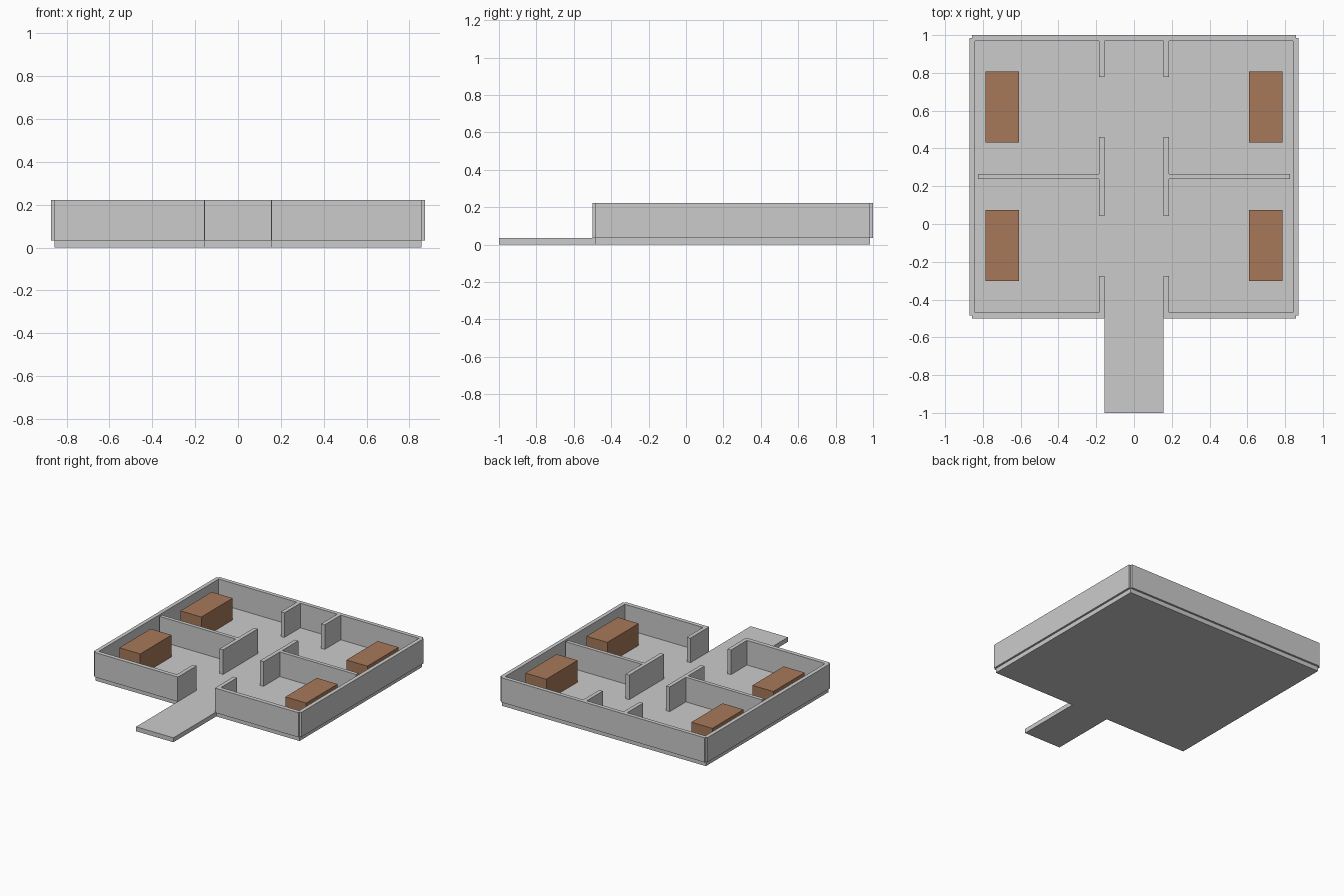
import bpy

if "Cube" in bpy.data.objects:
    bpy.data.objects.remove(bpy.data.objects["Cube"])

FLOOR, TOP = 0.034, 0.221   # slab top and wall top heights


def box(name, x, y, z, mat=None):
    """Axis-aligned box from (min, max) ranges."""
    bpy.ops.mesh.primitive_cube_add(
        size=1, location=[(a + b) / 2 for a, b in (x, y, z)])
    ob = bpy.context.object
    ob.name = ob.data.name = name
    ob.scale = [b - a for a, b in (x, y, z)]
    bpy.ops.object.transform_apply(location=False, rotation=False, scale=True)
    if mat:
        ob.data.materials.append(mat)
    return ob


def pair(name, x, y, z, mat=None):
    """Right-hand box plus its mirror image across x = 0."""
    box(name + "_right", x, y, z, mat)
    box(name + "_left", (-x[1], -x[0]), y, z, mat)


wood = bpy.data.materials.new("wood")
wood.diffuse_color = (0.38, 0.19, 0.10, 1)
wood.use_nodes = True
wood.node_tree.nodes["Principled BSDF"].inputs["Base Color"].default_value = wood.diffuse_color
wall_z = (FLOOR, TOP)

# Floor slab and entrance path
box("floor", (-0.857, 0.857), (-0.485, 0.985), (0, FLOOR))
box("entrance_path", (-0.157, 0.157), (-1.0, -0.485), (0, FLOOR))

# Outer walls, straddling the slab edge
box("back_wall", (-0.857, 0.857), (0.97, 1.0), wall_z)
pair("side_wall", (0.842, 0.872), (-0.485, 0.985), wall_z)
pair("front_wall", (0.157, 0.857), (-0.5, -0.468), wall_z)

# Corridor walls with doorway gaps
for i, y in enumerate([(-0.485, -0.275), (0.043, 0.46), (0.778, 0.985)]):
    pair(f"corridor_wall_{i + 1}", (0.155, 0.185), y, wall_z)

# Walls dividing front and back rooms
pair("divider_wall", (0.175, 0.825), (0.238, 0.266), wall_z)

# Beds in the four rooms
for label, y in (("front", (-0.303, 0.074)), ("back", (0.431, 0.807))):
    pair(f"{label}_bed", (0.61, 0.786), y, (FLOOR, 0.2), wood)
